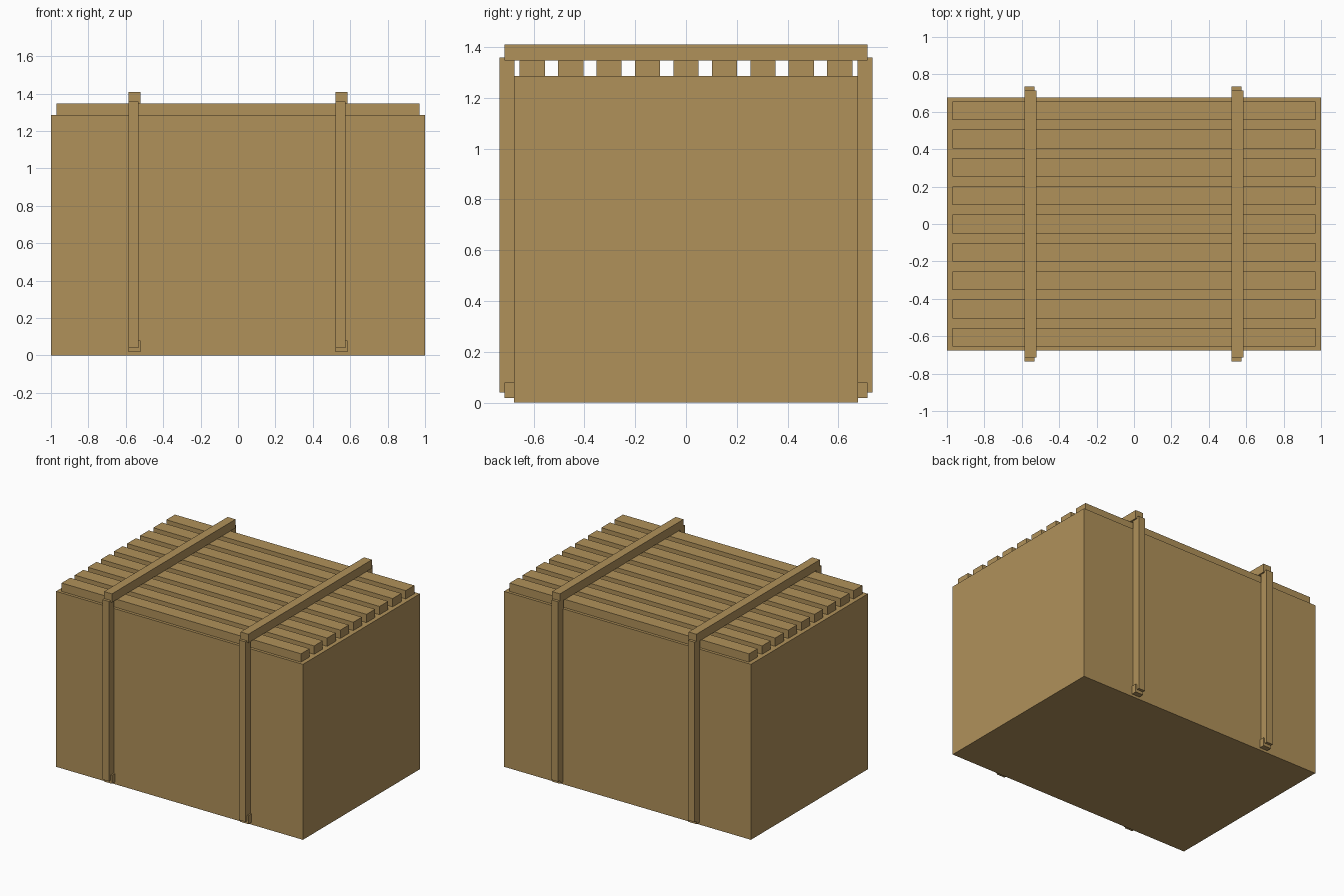
import bpy

if "Cube" in bpy.data.objects:
    bpy.data.objects.remove(bpy.data.objects["Cube"])

# single flat timber colour
wood = bpy.data.materials.new("tan wood")
wood.diffuse_color = (0.434, 0.283, 0.102, 1)
wood.use_nodes = True
wood.node_tree.nodes["Principled BSDF"].inputs["Base Color"].default_value = wood.diffuse_color


def box(name, x, y, z):
    """Axis-aligned box from (min, max) ranges."""
    bpy.ops.mesh.primitive_cube_add(size=1)
    ob = bpy.context.object
    ob.name = name
    for v in ob.data.vertices:
        v.co = [r[0] if c < 0 else r[1] for c, r in zip(v.co, (x, y, z))]
    ob.data.materials.append(wood)
    return ob


# crate body
box("crate_body", (-1, 1), (-0.677, 0.677), (0, 1.285))

# nine lid slats
for i in range(9):
    y = (i - 4) * 0.1515
    box(f"lid_slat_{i + 1}", (-0.97, 0.97), (y - 0.05, y + 0.05), (1.285, 1.346))

# two bands: beam over the lid, beam through the base, upright on each side
for side, cx in (("left", -0.553), ("right", 0.553)):
    beam_x = (cx - 0.032, cx + 0.032)
    post_x = (cx - 0.032, cx + 0.022)
    box(f"{side}_top_beam", beam_x, (-0.715, 0.715), (1.346, 1.409))
    box(f"{side}_base_beam", beam_x, (-0.715, 0.715), (0.018, 0.079))
    box(f"{side}_front_post", post_x, (-0.735, -0.675), (0.04, 1.358))
    box(f"{side}_back_post", post_x, (0.675, 0.735), (0.04, 1.358))
